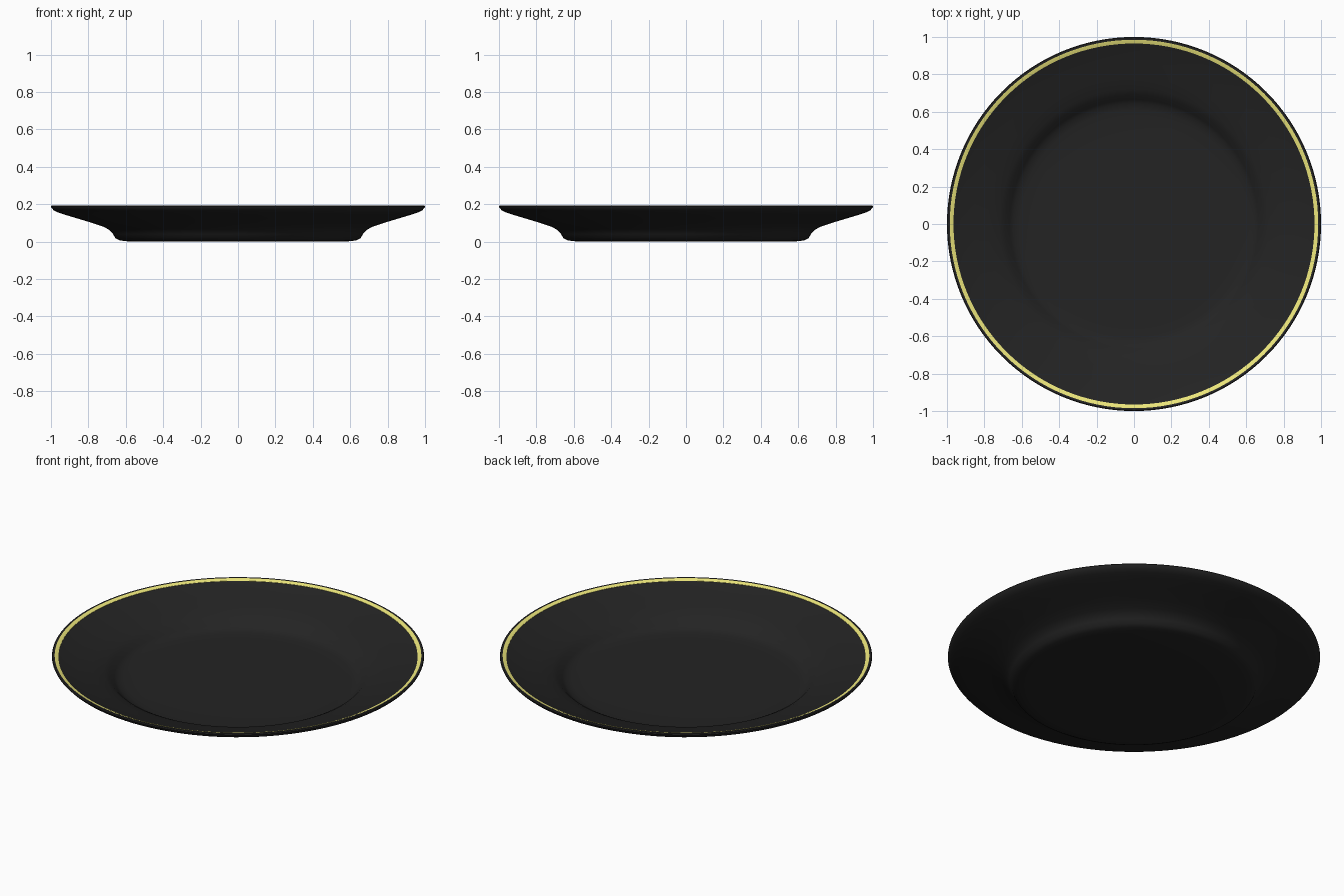
import bpy, bmesh, math

if "Cube" in bpy.data.objects:
    bpy.data.objects.remove(bpy.data.objects["Cube"])

SEG = 128


def material(name, rgb):
    m = bpy.data.materials.new(name)
    m.diffuse_color = (*rgb, 1)
    m.use_nodes = True
    m.node_tree.nodes["Principled BSDF"].inputs["Base Color"].default_value = m.diffuse_color
    return m


def lathe(name, profile, mat, closed=False):
    """Spin an (r, z) profile around the z axis."""
    bm = bmesh.new()
    verts = [bm.verts.new((r, 0, z)) for r, z in profile]
    edges = [bm.edges.new(p) for p in zip(verts, verts[1:])]
    if closed:
        edges.append(bm.edges.new((verts[-1], verts[0])))
    bmesh.ops.spin(bm, geom=verts + edges, cent=(0, 0, 0), axis=(0, 0, 1),
                   angle=2 * math.pi, steps=SEG, use_duplicate=False)
    bmesh.ops.remove_doubles(bm, verts=bm.verts, dist=1e-5)
    bmesh.ops.recalc_face_normals(bm, faces=bm.faces)
    me = bpy.data.meshes.new(name)
    bm.to_mesh(me)
    bm.free()
    ob = bpy.data.objects.new(name, me)
    bpy.context.collection.objects.link(ob)
    me.materials.append(mat)
    bpy.context.view_layer.objects.active = ob
    ob.select_set(True)
    bpy.ops.object.shade_smooth_by_angle(angle=math.radians(50))
    ob.select_set(False)
    return ob


black = material("black_glaze", (0.017, 0.017, 0.017))
yellow = material("yellow_trim", (0.85, 0.8, 0.2))

# Plate body: underside, rolled rim, then the inside down to the well
underside = [(0, 0), (0.3, 0), (0.58, 0), (0.63, 0.006), (0.655, 0.018), (0.668, 0.04),
             (0.685, 0.06), (0.715, 0.078), (0.78, 0.1), (0.86, 0.124), (0.93, 0.145),
             (0.965, 0.157), (0.985, 0.167), (0.997, 0.18)]
rim = [(1.0, 0.187), (0.996, 0.192), (0.988, 0.192)]
inside = [(0.98, 0.189), (0.965, 0.183), (0.93, 0.17), (0.86, 0.148), (0.78, 0.124), (0.72, 0.104),
          (0.69, 0.088), (0.665, 0.064), (0.645, 0.05), (0.61, 0.043), (0.55, 0.04),
          (0.3, 0.04), (0, 0.04)]
lathe("plate", underside + rim + inside, black)

# Painted line just inside the rim
lathe("trim_ring", [(0.985, 0.1915), (0.98, 0.1905), (0.965, 0.1845),
                    (0.965, 0.182), (0.98, 0.187)], yellow, closed=True)
